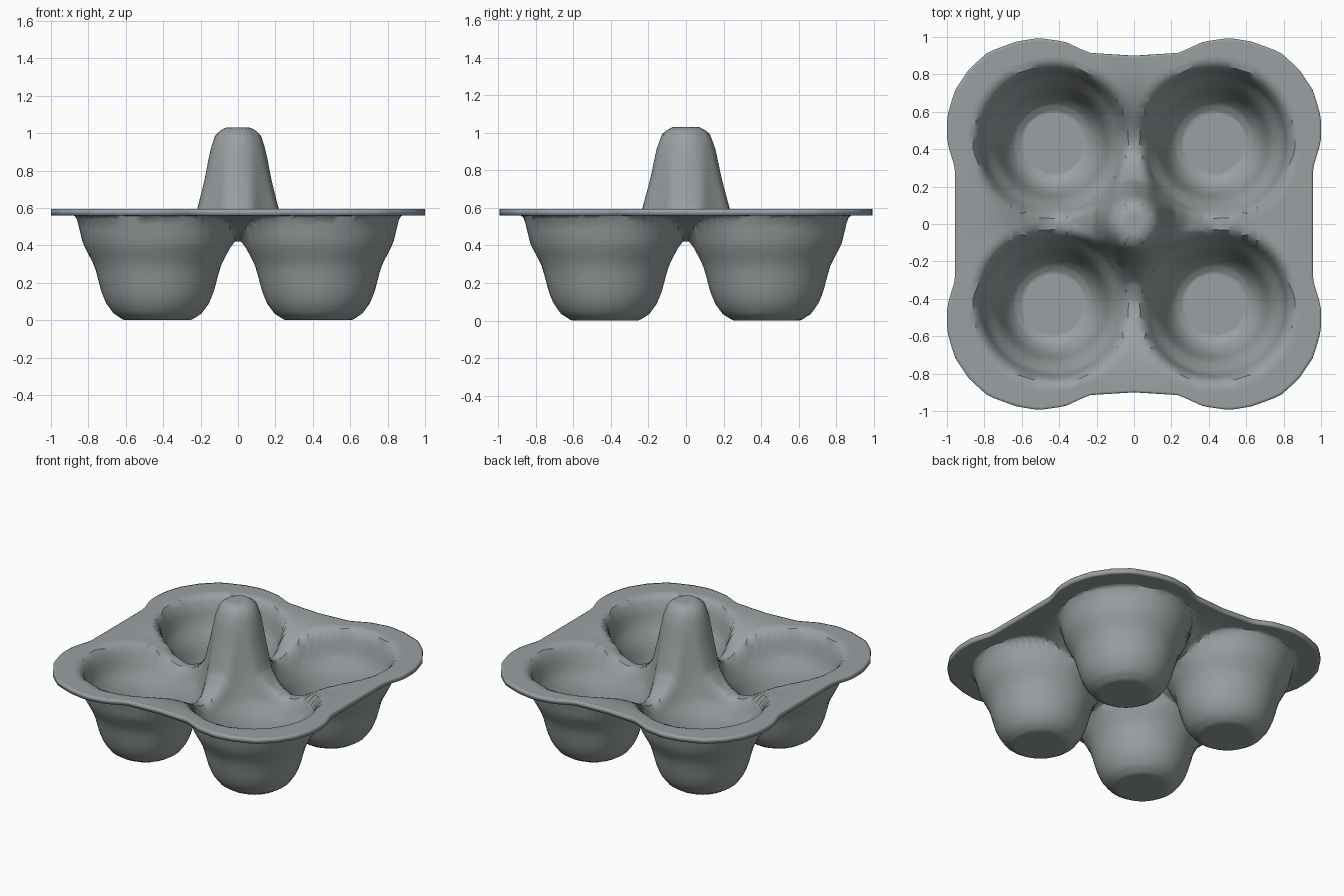
import bpy, bmesh, math

if "Cube" in bpy.data.objects:
    bpy.data.objects.remove(bpy.data.objects["Cube"])

SEGS, RINGS, THICK = 176, 72, 0.034

# quarter of the rim outline, mirrored into the other quadrants
OUTLINE = [(0.957, 0), (0.957, 0.3), (1, 0.44), (1, 0.57), (0.96, 0.71), (0.88, 0.83),
           (0.78, 0.92), (0.63, 0.975), (0.51, 0.995), (0.37, 0.975), (0.24, 0.915), (0, 0.9)]
# radius -> underside height
CUP = [(0, 0), (0.18, 0), (0.235, 0.035), (0.275, 0.09), (0.30, 0.15), (0.337, 0.29),
       (0.40, 0.41), (0.437, 0.57), (0.465, 0.75), (0.52, 1.15), (2, 3)]
POST = [(0, 0.997), (0.06, 0.997), (0.095, 0.975), (0.12, 0.90), (0.15, 0.75),
        (0.195, 0.575), (0.29, 0.44), (0.42, 0.37), (2, 0)]


def lerp_table(table, x):
    for (x0, y0), (x1, y1) in zip(table, table[1:]):
        if x <= x1:
            return y0 + (y1 - y0) * (x - x0) / (x1 - x0)
    return table[-1][1]


def smooth_min(a, b, k):
    h = max(k - abs(a - b), 0) / k
    return min(a, b) - h * h * k / 4


def height(x, y):
    x, y = abs(x), abs(y)
    # flat rim dipping to saddles between neighbouring cups
    s, m = max(x, y), min(x, y)
    base = 0.56 - 0.14 * math.exp(-((s - 0.42) / 0.22) ** 2 - (m / 0.2) ** 2)
    # central post, then the cup pockets cut into everything
    post = lerp_table(POST, math.hypot(x * 1.04, y * 0.96))
    base = -smooth_min(-base, -post, 0.04)
    cup = lerp_table(CUP, math.hypot(x - 0.43, y - 0.43))
    return smooth_min(base, cup, 0.05)


def rim_radius(a):
    c, s = abs(math.cos(a)), abs(math.sin(a))
    for (x0, y0), (x1, y1) in zip(OUTLINE, OUTLINE[1:]):
        if x1 * s - y1 * c <= 1e-9:          # ray passes through this edge
            return (x0 * y1 - y0 * x1) / (c * (y1 - y0) - s * (x1 - x0))
    return 0.9


# moulded sheet: polar grid lifted by the height rule
bm = bmesh.new()
centre = bm.verts.new((0, 0, height(0, 0)))
rings = []
for i in range(1, RINGS + 1):
    ring = []
    for j in range(SEGS):
        a = 2 * math.pi * j / SEGS
        r = rim_radius(a) * i / RINGS
        x, y = r * math.cos(a), r * math.sin(a)
        ring.append(bm.verts.new((x, y, height(x, y))))
    rings.append(ring)
for j in range(SEGS):
    k = (j + 1) % SEGS
    bm.faces.new((centre, rings[0][j], rings[0][k]))
    for a, b in zip(rings, rings[1:]):
        bm.faces.new((a[j], b[j], b[k], a[k]))
mesh = bpy.data.meshes.new("cup_tray")
bm.to_mesh(mesh)
bm.free()
tray = bpy.data.objects.new("cup_tray", mesh)
bpy.context.collection.objects.link(tray)

# wall thickness, added on the upper side
solid = tray.modifiers.new("thickness", 'SOLIDIFY')
solid.thickness = THICK
solid.offset = 1

mat = bpy.data.materials.new("pulp grey")
mat.diffuse_color = (0.32, 0.355, 0.36, 1)
mat.use_nodes = True
mat.node_tree.nodes["Principled BSDF"].inputs["Base Color"].default_value = mat.diffuse_color
mesh.materials.append(mat)

bpy.context.view_layer.objects.active = tray
tray.select_set(True)
bpy.ops.object.shade_smooth_by_angle(angle=math.radians(50))
